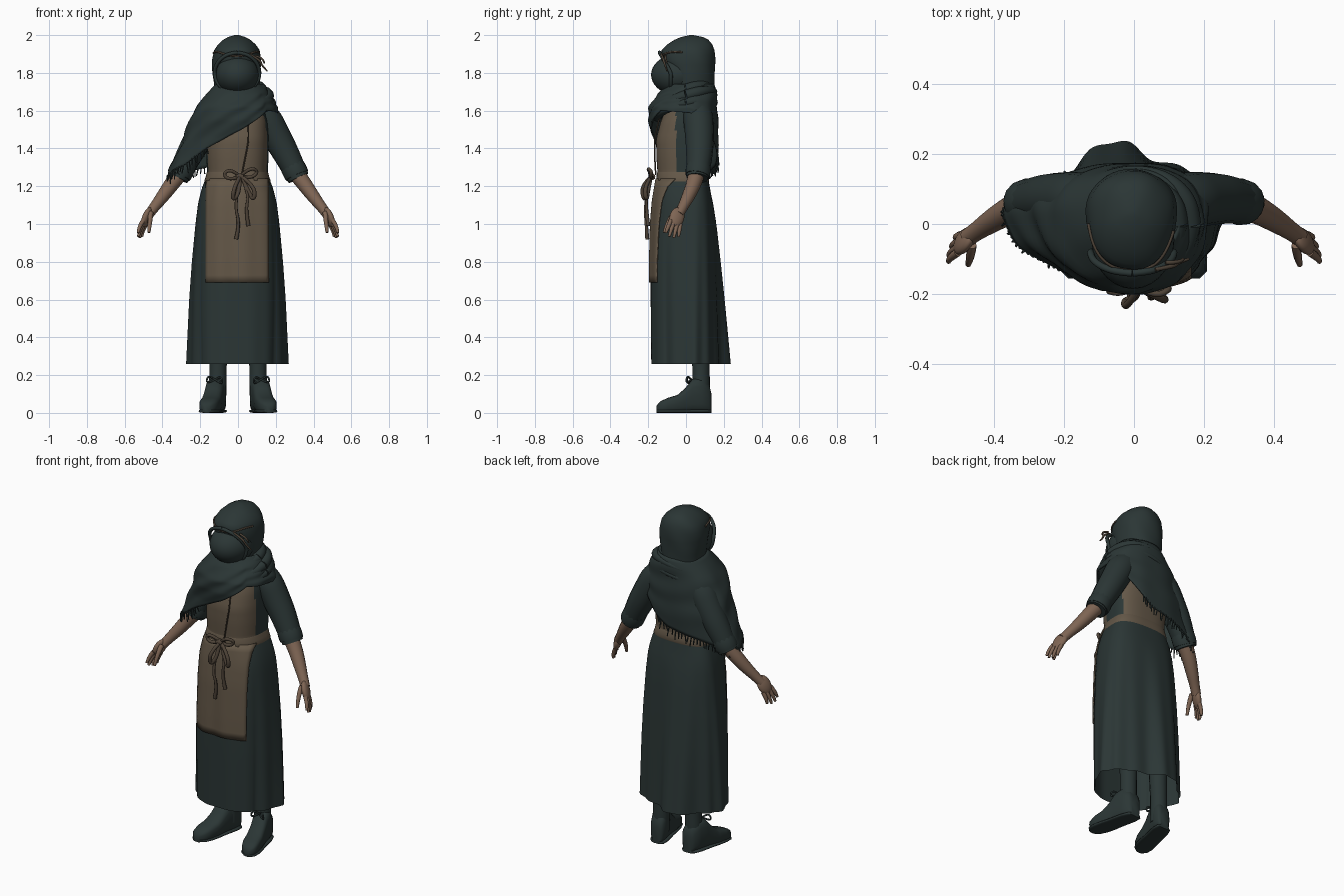
import bpy, bmesh, math, random
from mathutils import Vector, Matrix

random.seed(4)
starter = bpy.data.objects.get("Cube")
if starter:
    bpy.data.objects.remove(starter, do_unlink=True)


def material(name, red, green, blue):
    mat = bpy.data.materials.new(name)
    mat.use_nodes = True
    mat.diffuse_color = (red, green, blue, 1)
    shader = mat.node_tree.nodes["Principled BSDF"]
    shader.inputs["Base Color"].default_value = (red, green, blue, 1)
    shader.inputs["Roughness"].default_value = 0.9
    return mat


CLOTH = material("dark slate cloth", .024, .037, .036)
LINEN = material("brown linen", .127, .096, .064)
SKIN = material("weathered skin", .21, .13, .088)
CORD = material("dark brown cord", .075, .055, .038)


def smooth(obj):
    bpy.ops.object.select_all(action="DESELECT")
    obj.select_set(True)
    bpy.context.view_layer.objects.active = obj
    bpy.ops.object.shade_smooth_by_angle(angle=math.radians(50))
    return obj


def finish(bm, name, *mats):
    bmesh.ops.recalc_face_normals(bm, faces=bm.faces)
    mesh = bpy.data.meshes.new(name)
    bm.to_mesh(mesh)
    bm.free()
    obj = bpy.data.objects.new(name, mesh)
    bpy.context.collection.objects.link(obj)
    for mat in mats:
        mesh.materials.append(mat)
    return smooth(obj)


def loft(name, rings, mats, closed=True, caps=(), rule=None):
    """Skin a list of point rings; rule picks the material from a face centre."""
    bm = bmesh.new()
    rows = [[bm.verts.new(p) for p in ring] for ring in rings]
    count = len(rows[0])
    for low, high in zip(rows, rows[1:]):
        for i in range(count if closed else count - 1):
            j = (i + 1) % count
            face = bm.faces.new((low[i], low[j], high[j], high[i]))
            if rule:
                face.material_index = rule(face.calc_center_median())
    for end in caps:
        bm.faces.new(rows[end])
    return finish(bm, name, *mats)


def tubes(name, paths, mat, sides=3):
    """Swept round strands; every path point is x, y, z, radius."""
    data = bpy.data.curves.new(name, "CURVE")
    data.dimensions = "3D"
    data.bevel_depth = 1
    data.bevel_resolution = sides
    data.use_fill_caps = True
    for path in paths:
        spline = data.splines.new("NURBS" if len(path) > 2 else "POLY")
        spline.points.add(len(path) - 1)
        for point, (x, y, z, r) in zip(spline.points, path):
            point.co, point.radius = (x, y, z, 1), r
        spline.order_u = 3
        spline.use_endpoint_u = True
        spline.resolution_u = 5
    obj = bpy.data.objects.new(name, data)
    bpy.context.collection.objects.link(obj)
    data.materials.append(mat)
    bpy.ops.object.select_all(action="DESELECT")
    obj.select_set(True)
    bpy.context.view_layer.objects.active = obj
    bpy.ops.object.convert(target="MESH")
    smooth(bpy.context.view_layer.objects.active)


def ellipsoid(name, matrix, mat):
    bm = bmesh.new()
    bmesh.ops.create_uvsphere(bm, u_segments=28, v_segments=18, radius=1, matrix=matrix)
    finish(bm, name, mat)


def sample(table, key):
    """Interpolate the columns of a table sorted by its first column."""
    key = min(max(key, table[0][0]), table[-1][0])
    for a, b in zip(table, table[1:]):
        if key <= b[0]:
            t = (key - a[0]) / (b[0] - a[0])
            return [p + (q - p) * t for p, q in zip(a[1:], b[1:])]


def power(value, exponent):
    return math.copysign(abs(value) ** exponent, value)


def angles(count):
    return [math.tau * i / count for i in range(count)]


def steps(start, end, count):
    return [start + (end - start) * i / count for i in range(count + 1)]


# Gown sections: height, half width, front, back
GOWN = [(.26, .267, -.185, .185), (.6, .253, -.188, .172), (.8, .24, -.188, .163),
        (1, .222, -.183, .152), (1.12, .207, -.173, .14), (1.2, .185, -.16, .125),
        (1.26, .16, -.15, .115), (1.36, .165, -.157, .12), (1.45, .165, -.158, .13),
        (1.54, .16, -.135, .13), (1.62, .14, -.1, .12), (1.7, .06, -.05, .09)]
MID, ROUND = .03, 2 / 2.6


def flare(z):
    return max(0, (1.15 - z) / .9)


def gown(z, a, gap=0):
    width, front, back = sample(GOWN, z)
    c, s = math.cos(a), math.sin(a)
    bend = ROUND + (.25 * flare(z) if s > 0 else 0)
    pleat = 1 + .024 * flare(z) * math.sin(13 * a) * (1 if s > -.6 else .3)
    pinch = 1 - .17 * flare(z) * min(1, max(0, -2 * s))
    x = (width + gap) * power(c, bend) * pleat * pinch - .003
    depth = back - MID if s > 0 else MID - front
    y = MID + (depth + gap) * power(s, bend) * pleat
    if s > 0:  # one broad fold trails at the back
        y += .055 * flare(z) * s * math.exp(-((x + .07) / .09) ** 4)
    return Vector((x, y, z))


loft("skirt", [[gown(z, a) for a in angles(144)] for z in steps(.26, 1.24, 22)], [CLOTH])


def bodice_colour(p):
    front = p.y < -.055 and p.z < 1.62
    back = p.y > .08 and p.z < 1.52
    return 1 if front or back else 0


loft("bodice", [[gown(z, a) for a in angles(72)] for z in steps(1.24, 1.7, 18)],
     [CLOTH, LINEN], caps=(-1,), rule=bodice_colour)
loft("waistband", [[gown(z, a, gap) for a in angles(72)] for z, gap in
                   ((1.222, -.002), (1.23, .003), (1.25, .004), (1.27, .003), (1.28, -.002))], [LINEN])


def apron_row(z):
    width = sample(GOWN, z)[0] * (1 - .17 * flare(z))
    row = []
    for u in steps(-.167, .16, 24):
        c = power(max(-.97, min(.97, u / width)), 1 / ROUND)
        row.append(gown(z, -math.acos(c), .006 + .003 * math.sin(u * 50)))
    return row


apron = loft("apron_skirt", [apron_row(z) for z in steps(.69, 1.24, 14)], [LINEN], closed=False)
apron.modifiers.new("thickness", "SOLIDIFY").thickness = .006

# Apron strings: bow, hanging ends and chest lacing
bow = [[(.01, -.175, 1.25, .009), (-.03, -.2, 1.29, .009), (-.08, -.19, 1.27, .009),
        (-.05, -.19, 1.23, .009), (.01, -.175, 1.25, .009)],
       [(.01, -.175, 1.25, .009), (.06, -.21, 1.3, .009), (.11, -.18, 1.28, .009),
        (.07, -.19, 1.24, .009), (.01, -.175, 1.25, .009)],
       [(.01, -.185, 1.25, .01), (-.02, -.24, 1.2, .01), (-.03, -.22, 1.12, .012),
        (.01, -.21, 1.17, .01), (.01, -.185, 1.25, .01)],
       [(.02, -.185, 1.25, .01), (.09, -.22, 1.2, .01), (.085, -.21, 1.12, .012),
        (.05, -.2, 1.18, .01), (.02, -.185, 1.25, .01)],
       [(.01, -.185, 1.25, .008), (-.02, -.22, 1.1, .008), (.01, -.21, 1, .008), (-.01, -.205, .92, .011)],
       [(.02, -.185, 1.25, .008), (.06, -.21, 1.15, .008), (.04, -.21, 1.08, .008), (.055, -.2, .99, .011)],
       [(-.01, -.18, 1.25, .018), (.03, -.18, 1.25, .018)]]
tubes("apron_bow", bow, CORD)
tubes("chest_lace", [[(.05, -.138, 1.57, .004), (.06, -.165, 1.47, .004),
                      (.045, -.168, 1.38, .004), (.02, -.16, 1.26, .004)]], CORD)

# Shawl: height, right reach, left reach, front, back
SHAWL = [(1.25, .375, .22, -.165, .16), (1.36, .328, .22, -.17, .17), (1.46, .288, .22, -.178, .175),
         (1.55, .256, .215, -.198, .17), (1.62, .225, .208, -.195, .165), (1.69, .165, .172, -.15, .165),
         (1.74, .12, .13, -.1, .15)]
HEM = [(0, 1.59), (45, 1.48), (90, 1.33), (140, 1.27), (180, 1.25), (215, 1.31),
       (240, 1.4), (270, 1.49), (315, 1.6), (360, 1.59)]


def shawl(a, t):
    z = 1.74 + (sample(HEM, math.degrees(a))[0] - 1.74) * t
    right, left, front, back = sample(SHAWL, z)
    c, s = math.cos(a), math.sin(a)
    bend = .84 if s > 0 and c > 0 else .92
    fold = 1 + .022 * math.sin(math.pi * t) * math.sin(4 * a + 17 * t) + .01 * math.sin(11 * a) * t
    x = (left if c > 0 else right) * power(c, bend) * fold
    y = .02 + (back - .02 if s > 0 else .02 - front) * power(s, bend) * fold
    return Vector((x, y, z))


wrap = loft("shawl", [[shawl(a, t) for a in angles(96)] for t in steps(0, 1, 22)], [CLOTH])
wrap.modifiers.new("thickness", "SOLIDIFY").thickness = .008

# Fringe along the low side of the shawl
strands = []
for a in steps(math.radians(75), math.radians(240), 53):
    root = shawl(a, .99)
    swing = Vector((random.uniform(-.01, .01), random.uniform(-.01, .01), -random.uniform(.03, .06)))
    strands.append([(*root, .004), (*(root + swing), .003)])
tubes("shawl_fringe", strands, CLOTH, 1)


# Rolled folds of the neck wrap, flatter behind
def roll(radius_x, radius_y, height, tilt, lean, thick):
    path = []
    for a in angles(24) + [math.tau]:
        c, s = math.cos(a), math.sin(a)
        path.append((radius_x * c + .004, radius_y * s, height + tilt * s + lean * c,
                     thick * (1 - .3 * max(0, s) + .15 * math.sin(3 * a))))
    return path


tubes("neck_rolls", [roll(.12, .125, 1.7, .035, .012, .03), roll(.157, .15, 1.655, .045, .025, .03),
                     roll(.172, .155, 1.61, .035, .03, .026)], CLOTH, 4)

# Hood and covered face
HOOD = [(1.66, .13, -.08, .15), (1.72, .118, -.08, .15), (1.8, .128, -.09, .153), (1.87, .13, -.13, .155),
        (1.92, .12, -.13, .15), (1.95, .1, -.1, .14), (1.975, .072, -.06, .12),
        (1.99, .045, -.025, .09), (2, .012, .02, .04)]


def hood(z, a, gap=0):
    width, front, back = sample(HOOD, z)
    c, s = power(math.cos(a), .93), power(math.sin(a), .93)
    ripple = 1 + .012 * math.sin(5 * a + 30 * z) + gap
    return (width * c * ripple - .007, .03 + (back - .03 if s > 0 else .03 - front) * s * ripple, z)


loft("hood", [[hood(z, a) for a in angles(48)] for z in steps(1.66, 1.92, 10) +
              [1.935, 1.95, 1.963, 1.975, 1.983, 1.99, 1.996, 2]], [CLOTH], caps=(-1,))
ellipsoid("face_cover", Matrix.Translation((-.003, -.045, 1.79)) @ Matrix.Diagonal((.118, .14, .108, 1)), CLOTH)
tubes("hood_rim", [[(-.005 + .12 * math.sin(a), -.08 - .06 * max(0, math.cos(a)),
                     1.8 + .108 * math.cos(a), .01) for a in angles(20) + [math.tau]]], CLOTH)
brow = [(*hood(1.9 - .012 * math.sin(3 * a), a, .02), .005) for a in steps(3.3, 6, 14)]
tubes("brow_cord", [brow,
                    [(.06, -.13, 1.9, .005), (.115, -.12, 1.87, .007), (.125, -.11, 1.84, .005), (.155, -.1, 1.81, .004)],
                    [(.09, -.11, 1.89, .006), (.135, -.11, 1.88, .006), (.14, -.1, 1.85, .004)]], CORD)

# Boots: distance from heel, half width, height
BOOT = [(0, .028, .1), (.012, .042, .15), (.05, .05, .19), (.1, .05, .18), (.14, .05, .13), (.18, .053, .095),
        (.23, .052, .08), (.27, .042, .062), (.29, .018, .04)]


def boot_ring(side, u, half, top):
    base = Vector((side * (.102 + .22 * u), .135 - u, 0))
    return [base + Vector((half * power(math.cos(a), .7), 0, top * (.5 + .5 * power(math.sin(a), .6))))
            for a in angles(20)]


for side, label in ((1, "left"), (-1, "right")):
    def mirrored(path):
        return [(side * x, y, z, r) for x, y, z, r in path]

    loft(label + "_boot", [boot_ring(side, *row) for row in BOOT], [CLOTH], caps=(0, -1))
    loft(label + "_sole", [boot_ring(side, u, half + .004, .018) for u, half, top in BOOT], [CLOTH], caps=(0, -1))
    tubes(label + "_boot_shaft", [mirrored([(.11, .077, .06, .047), (.107, .08, .14, .047),
                                            (.106, .08, .25, .045), (.1, .07, .7, .06)])], CLOTH, 5)
    tubes(label + "_boot_lace", [mirrored([(.12, .03, .175, .005), (.09, .005, .2, .005), (.08, .005, .15, .005),
                                           (.12, .03, .175, .005), (.16, .005, .2, .005), (.17, 0, .15, .005),
                                           (.125, .025, .175, .005)])], CLOTH, 2)

    # Sleeves with a rolled cuff
    tubes(label + "_sleeve", [mirrored([(.1, .06, 1.6, .075), (.145, .065, 1.57, .082), (.2, .072, 1.47, .077),
                                        (.262, .072, 1.36, .07), (.32, .06, 1.243, .058)]),
                              mirrored([(.285, .066, 1.31, .064), (.302, .064, 1.28, .069), (.313, .06, 1.255, .064)])],
          CLOTH, 5)
    tubes(label + "_forearm", [mirrored([(.3, .06, 1.28, .045), (.345, .045, 1.22, .041), (.403, .01, 1.14, .034),
                                         (.45, -.022, 1.08, .026), (.472, -.038, 1.05, .026)])], SKIN, 5)

    # Hands hang with relaxed fingers
    along = Vector((side * .4, -.25, -.9)).normalized()
    across = Vector((side * .3, -1, .3))
    across = (across - along * across.dot(along)).normalized()
    palm = Vector((side * .483, -.048, 1.035))
    frame = Matrix((across, along, across.cross(along))).transposed().to_4x4()
    ellipsoid(label + "_palm", Matrix.Translation(palm) @ frame @ Matrix.Diagonal((.04, .058, .021, 1)), SKIN)
    fingers = []
    for spread, reach in ((-.028, .1), (-.01, .117), (.01, .12), (.028, .107)):
        root = palm + along * .03 + across * spread
        knuckle = palm + along * .075 + across * spread * 1.2 + Vector((side * .006, 0, 0))
        tip = palm + along * reach + across * spread * 1.3 - Vector((side * .006, 0, 0))
        fingers.append([(*root, .012), (*knuckle, .011), (*tip, .007)])
    fingers.append(mirrored([(.462, -.06, 1.06, .014), (.465, -.095, 1.02, .013), (.472, -.115, .955, .008)]))
    tubes(label + "_fingers", fingers, SKIN)
